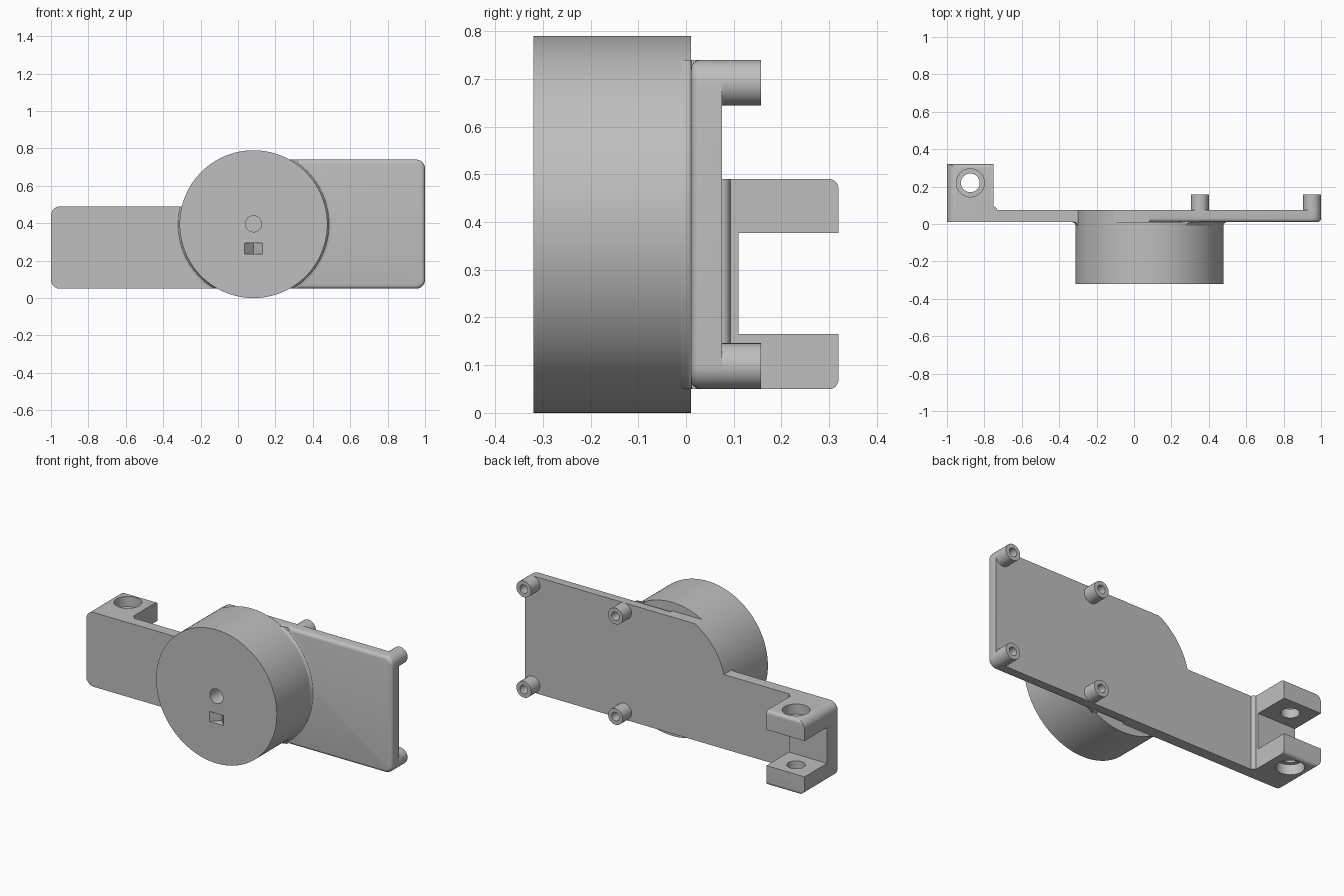
import bpy, bmesh, math
from mathutils import Vector

cube = bpy.data.objects.get("Cube")
if cube:
    bpy.data.objects.remove(cube, do_unlink=True)

grey = bpy.data.materials.new("plain grey")
grey.use_nodes = True
colour = (0.52, 0.52, 0.52, 1)
grey.diffuse_color = colour
bsdf = next(n for n in grey.node_tree.nodes if n.type == 'BSDF_PRINCIPLED')
bsdf.inputs["Base Color"].default_value = colour

# Main dimensions
CX, CZ, R = 0.083, 0.395, 0.395
LOW, TOP, ARM_TOP = 0.05, 0.74, 0.49
FRONT, BACK = 0.01, 0.075
CORNER, FILLET = 0.048, 0.02


def finish(name, bm):
    bmesh.ops.recalc_face_normals(bm, faces=bm.faces)
    mesh = bpy.data.meshes.new(name)
    bm.to_mesh(mesh)
    bm.free()
    mesh.materials.append(grey)
    obj = bpy.data.objects.new(name, mesh)
    bpy.context.collection.objects.link(obj)
    return obj


def prism(name, outline, axis, a, b, bevel_rule=None):
    """Extrude a 2D outline along an axis, optionally rounding chosen edges."""
    place = {'x': lambda u, v, t: (t, u, v),
             'y': lambda u, v, t: (u, t, v),
             'z': lambda u, v, t: (u, v, t)}[axis]
    bm = bmesh.new()
    ends = [[bm.verts.new(place(u, v, t)) for u, v in outline] for t in (a, b)]
    for ring in ends:
        bm.faces.new(ring)
    n = len(outline)
    for i in range(n):
        j = (i + 1) % n
        bm.faces.new((ends[0][i], ends[0][j], ends[1][j], ends[1][i]))
    bmesh.ops.recalc_face_normals(bm, faces=bm.faces)
    if bevel_rule:
        edges = [e for e in bm.edges if bevel_rule(*(v.co for v in e.verts))]
        bmesh.ops.bevel(bm, geom=edges, offset=FILLET, segments=4,
                        profile=0.5, affect='EDGES')
    return finish(name, bm)


def circle(u, v, r, n=48):
    steps = [2 * math.pi * i / n for i in range(n)]
    return [(u + r * math.cos(t), v + r * math.sin(t)) for t in steps]


def rounded(corners, n=8):
    """Outline from (u, v, radius) right-angled corners."""
    out = []
    for i, (u, v, r) in enumerate(corners):
        p = Vector((u, v))
        if not r:
            out.append((u, v))
            continue
        d1 = (Vector(corners[i - 1][:2]) - p).normalized()
        d2 = (Vector(corners[(i + 1) % len(corners)][:2]) - p).normalized()
        c = p + (d1 + d2) * r
        for k in range(n + 1):
            t = math.pi / 2 * k / n
            out.append(tuple(c - r * (d2 * math.cos(t) + d1 * math.sin(t))))
    return out


def cut(obj, tool, operation='DIFFERENCE'):
    mod = obj.modifiers.new("cut", 'BOOLEAN')
    mod.operation, mod.object, mod.solver = operation, tool, 'EXACT'
    bpy.context.view_layer.objects.active = obj
    bpy.ops.object.modifier_apply(modifier=mod.name)
    bpy.data.objects.remove(tool, do_unlink=True)


# Round housing with a centre hole and a V-shaped notch in its front
housing = prism("round_housing", circle(CX, CZ, R, 128), 'y', -0.32, FRONT)
cut(housing, prism("hole_cutter", circle(CX, 0.397, 0.043), 'y', -0.4, -0.2))
w = 0.047
notch = [(CX - w, -0.35), (CX + w, -0.35), (CX + w, -0.32),
         (CX, -0.27), (CX - w, -0.32)]
cut(housing, prism("notch_cutter", notch, 'z', 0.235, 0.295))

# Mounting plate, rounded on its free front edges
plate_outline = rounded([(CX, LOW, 0), (1, LOW, CORNER),
                         (1, TOP, CORNER), (CX, TOP, 0)])
prism("mounting_plate", plate_outline, 'y', FRONT, BACK,
      lambda p, q: max(p.y, q.y) < FRONT + 0.001 and max(p.x, q.x) > CX + 0.01)

# Arm, whose upper edge follows the housing before dropping to the clamp
start = math.pi - math.asin((TOP - CZ) / R)
end = math.pi - math.asin((ARM_TOP - CZ) / R)
arc = [start + (end - start) * i / 16 for i in range(17)]
arm_outline = [(-0.75, LOW), (CX, LOW), (CX, TOP)]
arm_outline += [(CX + R * math.cos(t), CZ + R * math.sin(t)) for t in arc]
arm_outline.append((-0.75, ARM_TOP))
prism("arm", arm_outline, 'y', FRONT, BACK)

# Fillet where the housing meets the plate and arm
bm = bmesh.new()
section = [(R - 0.01, -0.01), (R, -0.01), (R + 0.003, 0), (R + 0.009, 0.007),
           (R + 0.02, FRONT), (R + 0.02, 0.013), (R - 0.01, 0.013)]
verts = [bm.verts.new((CX + r, y, CZ)) for r, y in section]
edges = [bm.edges.new((verts[i - 1], verts[i])) for i in range(len(verts))]
bmesh.ops.spin(bm, geom=verts + edges, cent=(CX, 0, CZ), axis=(0, 1, 0),
               angle=2 * math.pi, steps=128)
bmesh.ops.remove_doubles(bm, verts=bm.verts, dist=0.0005)
fillet = finish("housing_fillet", bm)
bounds = [(-1, LOW), (1, LOW), (1, TOP), (CX, TOP), (CX, ARM_TOP), (-1, ARM_TOP)]
cut(fillet, prism("fillet_bounds", bounds, 'y', -0.1, 0.1), 'INTERSECT')

# Forked clamp with counterbored holes through both jaws
clamp = prism("clamp", rounded([(-1, LOW, CORNER), (-0.75, LOW, 0),
                                (-0.75, ARM_TOP, 0), (-1, ARM_TOP, CORNER)]),
              'y', FRONT, 0.32)
fork = rounded([(-0.1, LOW - 0.0005, 0), (0.3195, LOW - 0.0005, FILLET),
                (0.3195, 0.165, 0), (0.11, 0.165, 0), (0.11, 0.377, 0),
                (0.3195, 0.377, 0), (0.3195, ARM_TOP + 0.0005, FILLET),
                (-0.1, ARM_TOP + 0.0005, 0)])
cut(clamp, prism("fork_shape", fork, 'x', -1.1, -0.7), 'INTERSECT')
for radius, low, high in ((0.05, -0.1, 0.7), (0.075, -0.1, LOW + 0.06),
                          (0.075, ARM_TOP - 0.06, 0.7)):
    cut(clamp, prism("bore_cutter", circle(-0.875, 0.22, radius), 'z', low, high))

# Small inside fillet between clamp and arm
s = 0.018
inside = rounded([(-0.75, BACK + s, 0), (-0.75, BACK, s), (-0.75 + s, BACK, 0)])
inside = [(-0.75, BACK)] + [(-1.5 + s - u, 2 * BACK + s - v) for u, v in inside[1:-1]]
prism("clamp_fillet", inside, 'z', LOW, ARM_TOP)

# Four hollow screw posts on the back
for side, x in (("inner", 0.352), ("outer", 1 - CORNER)):
    for level, z in (("lower", LOW + CORNER), ("upper", TOP - CORNER)):
        post = prism(f"{side}_{level}_post", circle(x, z, CORNER), 'y', BACK, 0.157)
        cut(post, prism("post_cutter", circle(x, z, 0.025, 32), 'y', 0.085, 0.2))

# Smooth shading with crisp edges
bpy.ops.object.select_all(action='DESELECT')
for obj in bpy.context.collection.objects:
    if obj.type == 'MESH':
        obj.select_set(True)
        bpy.context.view_layer.objects.active = obj
bpy.ops.object.shade_smooth_by_angle(angle=math.radians(30))
